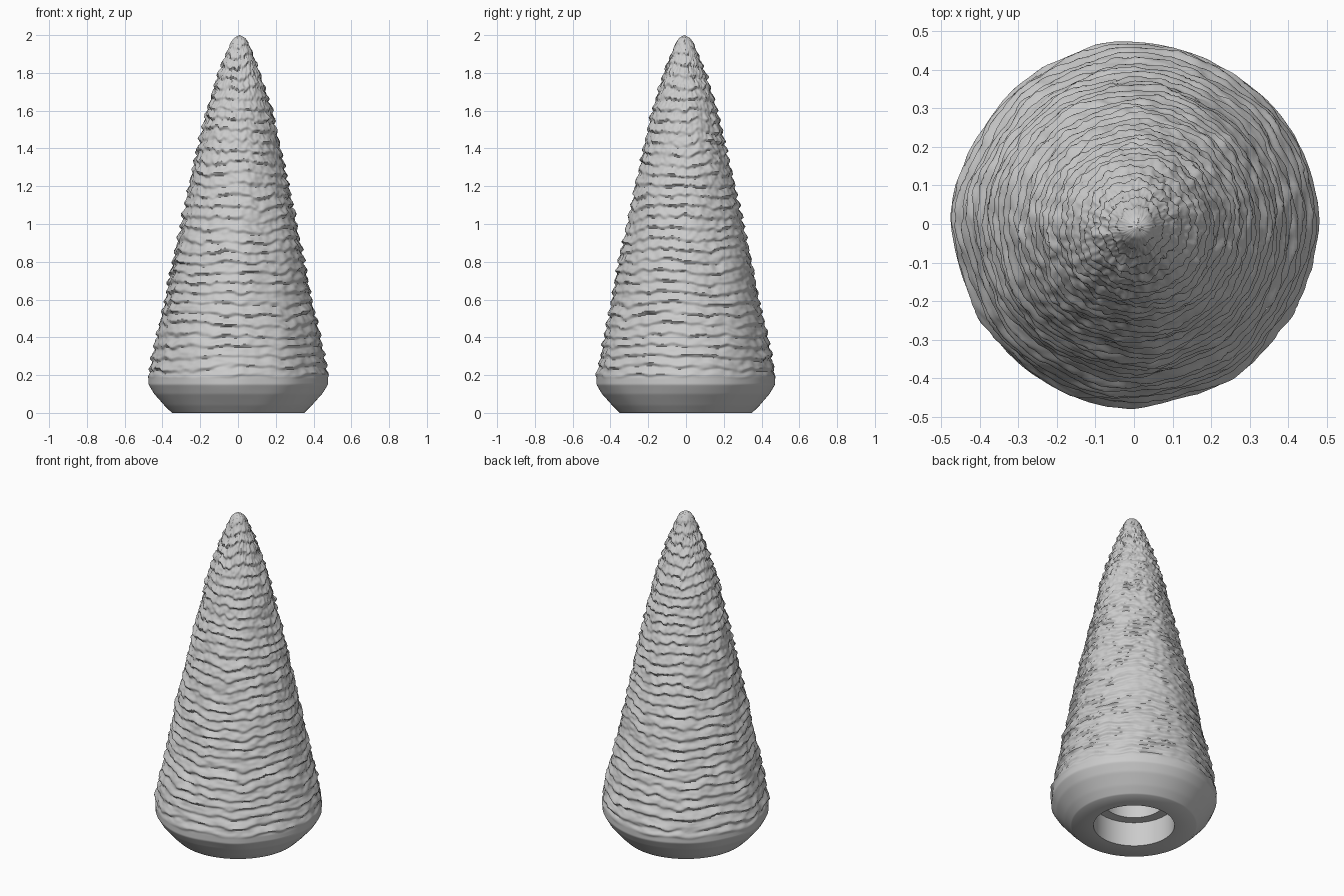
import bpy, bmesh, math
from mathutils import Vector, noise

cube = bpy.data.objects.get("Cube")
if cube:
    bpy.data.objects.remove(cube, do_unlink=True)

SEGMENTS = 176
RINGS = 330

mat = bpy.data.materials.new("plain grey")
mat.use_nodes = True
grey = (0.6, 0.6, 0.6, 1)
mat.diffuse_color = grey
mat.node_tree.nodes["Principled BSDF"].inputs["Base Color"].default_value = grey

# Outer silhouette as (height, radius)
PROFILE = [(0, .35), (.04, .39), (.1, .44), (.15, .468), (.19, .468), (.25, .455),
           (.4, .425), (.6, .38), (.8, .345), (1, .3), (1.2, .258), (1.4, .212),
           (1.6, .168), (1.8, .105), (1.9, .068), (1.96, .045), (1.985, .028), (2, 0)]


def radius_at(z):
    for (z0, r0), (z1, r1) in zip(PROFILE, PROFILE[1:]):
        if z <= z1:
            return r0 + (r1 - r0) * (z - z0) / (z1 - z0)
    return 0


def smoothstep(a, b, x):
    t = min(1, max(0, (x - a) / (b - a)))
    return t * t * (3 - 2 * t)


def growth_ridges(a, z):
    """Rough, uneven growth rings, fading at the tip and the smooth base."""
    d = Vector((math.cos(a), math.sin(a), 0))
    wander = noise.noise(d * 1.6 + Vector((0, 0, z * 3)))
    jitter = noise.noise(d * 7 + Vector((5, 0, z * 9)))
    phase = z / 0.057 + 0.55 * wander + 0.3 * jitter
    t = phase % 1
    saw = t / .3 if t < .3 else (1 - t) / .7
    strength = 0.6 + 0.7 * noise.noise(d * 3 + Vector((0, 9, math.floor(phase) * 1.7)))
    fine = noise.noise(d * 12 + Vector((0, 0, z * 45)))
    start = .18 + .025 * noise.noise(d * 3 + Vector((3, 3, 3)))
    fade = smoothstep(start, start + .03, z) * (1 - .8 * smoothstep(1.8, 2, z))
    return fade * (.024 * max(.15, strength) * (saw - .3) + .006 * fine)


def ring(bm, r_func, z, cx=0, cy=0):
    verts = []
    for i in range(SEGMENTS):
        a = math.tau * i / SEGMENTS
        r = r_func(a)
        verts.append(bm.verts.new((cx + r * math.cos(a), cy + r * math.sin(a), z)))
    return verts


def bridge(bm, lower, upper):
    for i in range(SEGMENTS):
        j = (i + 1) % SEGMENTS
        bm.faces.new((lower[i], lower[j], upper[j], upper[i]))


bm = bmesh.new()
# Ridged outer wall
rows = []
for k in range(RINGS):
    z = 1.994 * k / (RINGS - 1)
    swell = smoothstep(0, .15, z)

    def outer(a):
        d = Vector((math.cos(a), math.sin(a), z * .8))
        lump = .022 * noise.noise(d * 2.2) * swell
        quarter = .01 * abs(math.cos(2 * a)) ** 8 * swell
        r = radius_at(z)
        return r * (1 + lump + quarter) + growth_ridges(a, z)

    lean = .008 * z / 2
    rows.append(ring(bm, outer, z, lean, -lean))
for lower, upper in zip(rows, rows[1:]):
    bridge(bm, lower, upper)
tip = bm.verts.new((.008, -.008, 2))
for i in range(SEGMENTS):
    bm.faces.new((rows[-1][i], rows[-1][(i + 1) % SEGMENTS], tip))

# Flat underside with a stepped round socket
inner = rows[0]
for r, z in ((.228, 0), (.228, .15), (.17, .15), (.17, .4)):
    step = ring(bm, lambda a: r, z)
    bridge(bm, step, inner)
    inner = step
bm.faces.new(inner[::-1])
bmesh.ops.recalc_face_normals(bm, faces=bm.faces)

mesh = bpy.data.meshes.new("horn")
bm.to_mesh(mesh)
bm.free()
mesh.materials.append(mat)
horn = bpy.data.objects.new("horn", mesh)
bpy.context.collection.objects.link(horn)
bpy.context.view_layer.objects.active = horn
horn.select_set(True)
bpy.ops.object.shade_smooth_by_angle(angle=math.radians(50))
